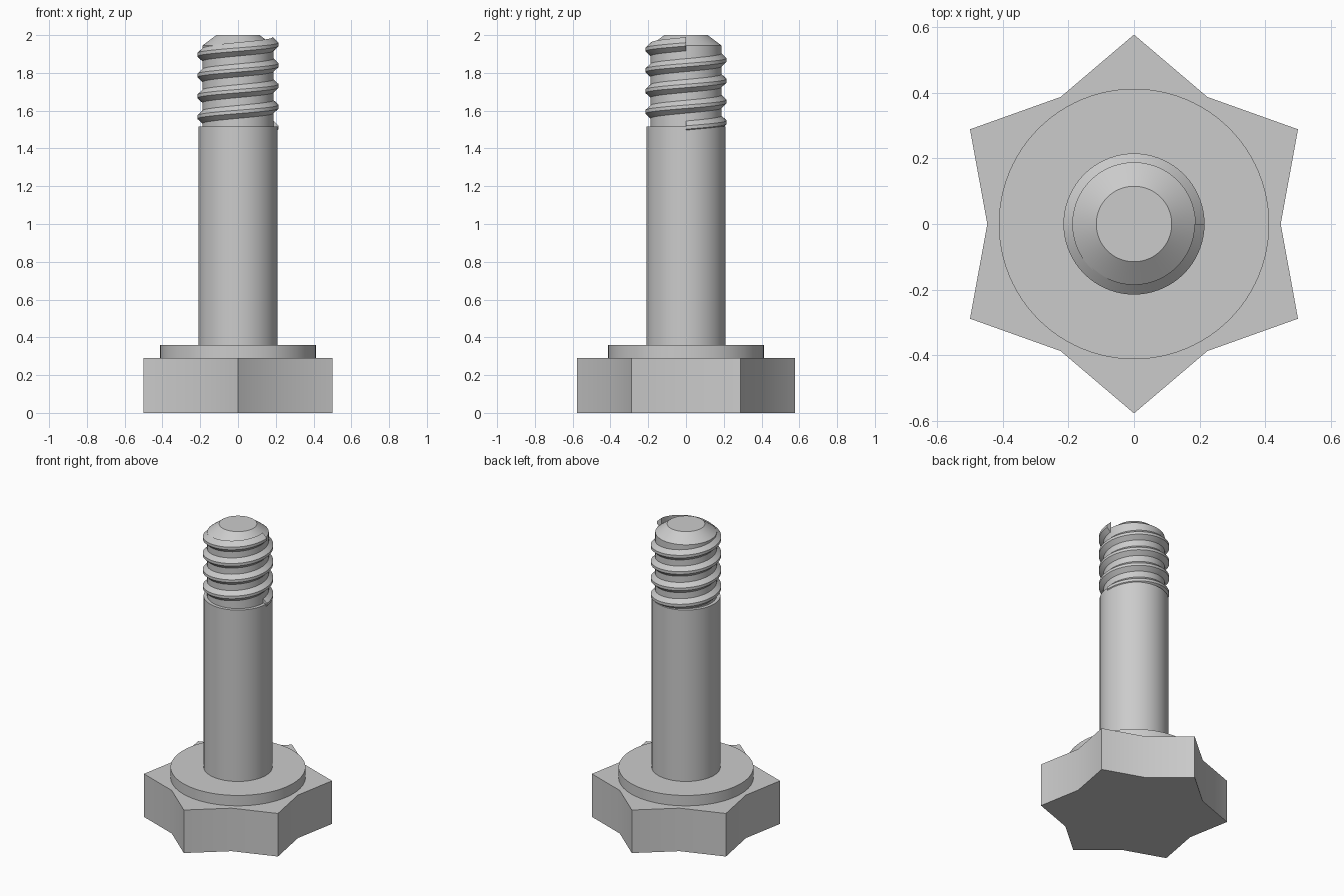
import bpy, bmesh, math

if "Cube" in bpy.data.objects:
    bpy.data.objects.remove(bpy.data.objects["Cube"])

steel = bpy.data.materials.new("grey steel")
steel.diffuse_color = (0.6, 0.6, 0.6, 1)
steel.use_nodes = True
steel.node_tree.nodes["Principled BSDF"].inputs["Base Color"].default_value = steel.diffuse_color


def finish(name, bm, angle=30):
    bmesh.ops.recalc_face_normals(bm, faces=bm.faces)
    mesh = bpy.data.meshes.new(name)
    bm.to_mesh(mesh)
    bm.free()
    mesh.materials.append(steel)
    obj = bpy.data.objects.new(name, mesh)
    bpy.context.collection.objects.link(obj)
    bpy.ops.object.select_all(action='DESELECT')
    obj.select_set(True)
    bpy.context.view_layer.objects.active = obj
    bpy.ops.object.shade_smooth_by_angle(angle=math.radians(angle))
    return obj


def loft(name, rings, closed=True, caps=True):
    """Skin a list of point rings, capping the first and last."""
    bm = bmesh.new()
    vs = [[bm.verts.new(p) for p in ring] for ring in rings]
    n = len(vs[0])
    for a, b in zip(vs, vs[1:]):
        for i in range(n):
            j = (i + 1) % n
            bm.faces.new((a[i], a[j], b[j], b[i]))
    bm.faces.new(vs[0][::-1])
    bm.faces.new(vs[-1])
    return finish(name, bm)


def circle(r, z, n=96):
    return [(r * math.cos(2 * math.pi * i / n), r * math.sin(2 * math.pi * i / n), z)
            for i in range(n)]


def star(z):
    pts = []
    for i in range(12):
        r, a = (0.577 if i % 2 else 0.447), math.radians(30 * i)
        pts.append((r * math.cos(a), r * math.sin(a), z))
    return pts


# Six-pointed head, washer flange and plain shank
loft("star_head", [star(0), star(0.29)])
loft("washer_flange", [circle(0.412, 0.29), circle(0.412, 0.36)])
loft("shank", [circle(0.21, 0.36), circle(0.21, 1.515)])

# Threaded core with chamfered tip
loft("thread_core", [circle(0.188, 1.515), circle(0.188, 1.945), circle(0.115, 2.0)])

# Right-handed helical thread: trapezoid section swept four turns
PITCH, TURNS, STEPS, START = 0.11, 4, 72, 1.511
section = [(0.184, -0.038), (0.215, -0.009), (0.215, 0.009), (0.184, 0.038)]
rings = []
for k in range(TURNS * STEPS + 1):
    a = 2 * math.pi * k / STEPS
    zc = START + PITCH * k / STEPS
    rings.append([(r * math.cos(a), r * math.sin(a), zc + dz) for r, dz in section])
loft("thread", rings)
